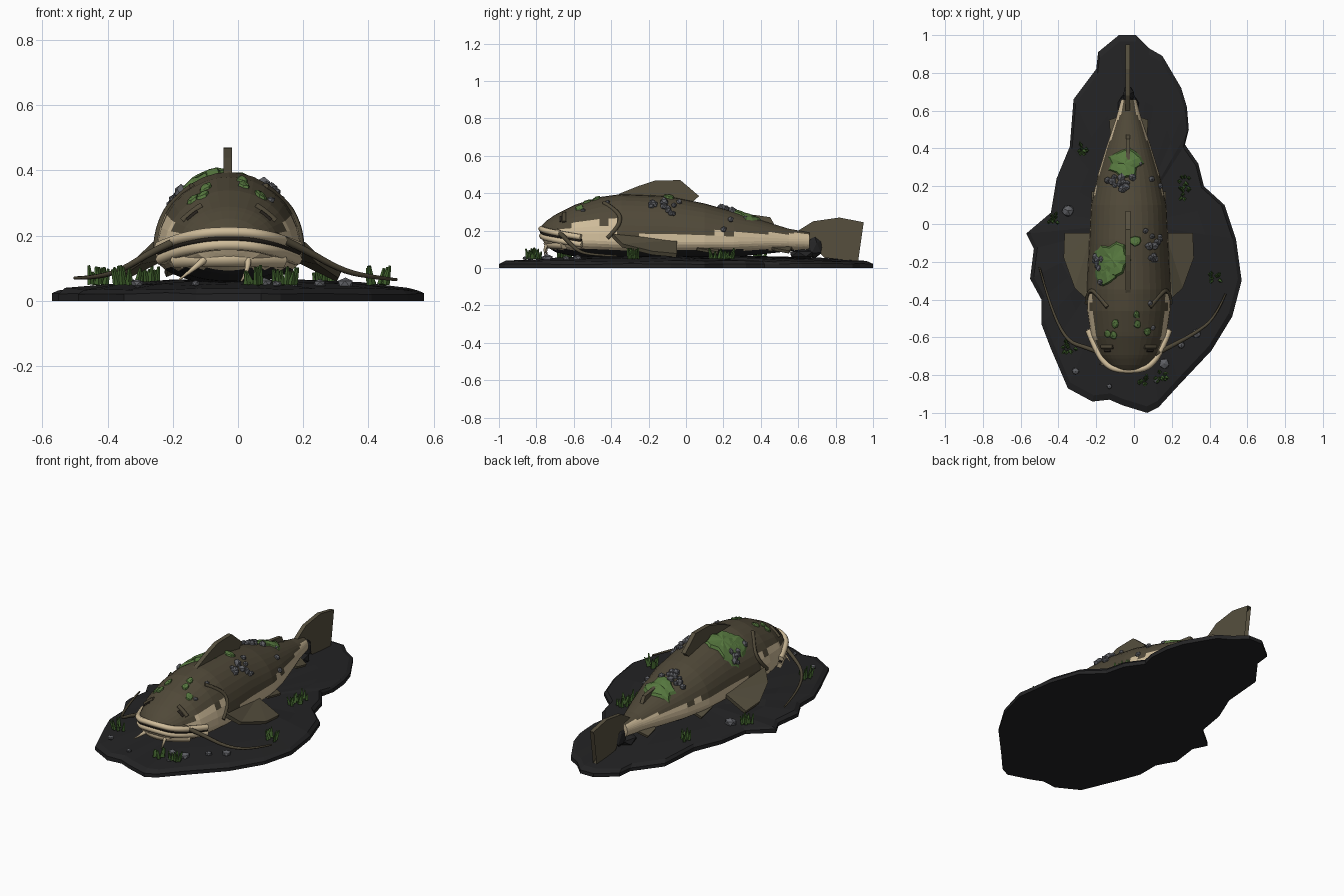
import bpy, bmesh, math, random
from mathutils import Vector, Matrix

if "Cube" in bpy.data.objects:
    bpy.data.objects.remove(bpy.data.objects["Cube"])

random.seed(4)
CX = -0.028  # fish centre line


def mat(name, c):
    m = bpy.data.materials.new(name)
    m.diffuse_color = (*c, 1)
    m.use_nodes = True
    m.node_tree.nodes["Principled BSDF"].inputs["Base Color"].default_value = m.diffuse_color
    return m


BROWN = mat("olive brown skin", (0.080, 0.066, 0.040))
FIN = mat("fin brown", (0.092, 0.078, 0.048))
CREAM = mat("cream belly", (0.62, 0.50, 0.32))
BLACK = mat("black rock", (0.017, 0.017, 0.018))
MOSS = mat("moss green", (0.095, 0.19, 0.050))
GRASS = mat("grass green", (0.055, 0.13, 0.028))
STONE = mat("grey stone", (0.115, 0.118, 0.130))
DARK = mat("dark eye", (0.02, 0.016, 0.012))


def finish(bm, name, *mats):
    bmesh.ops.recalc_face_normals(bm, faces=bm.faces)
    me = bpy.data.meshes.new(name)
    bm.to_mesh(me)
    bm.free()
    for m in mats:
        me.materials.append(m)
    ob = bpy.data.objects.new(name, me)
    bpy.context.collection.objects.link(ob)
    return ob


# body stations: y, half width, top, widest height, bottom
ST = [(-.775, .055, .225, .20, .165), (-.75, .105, .25, .17, .12), (-.70, .15, .285, .165, .085),
      (-.59, .20, .34, .15, .06), (-.46, .22, .38, .145, .055), (-.35, .225, .395, .14, .05),
      (-.1, .21, .385, .14, .05), (.1, .20, .345, .14, .055), (.26, .165, .30, .14, .06),
      (.42, .115, .25, .145, .075), (.55, .07, .21, .145, .09), (.66, .04, .19, .145, .10)]


def station(y):
    for a, b in zip(ST, ST[1:]):
        if y <= b[0]:
            t = max(0, (y - a[0]) / (b[0] - a[0]))
            return [p + (q - p) * t for p, q in zip(a[1:], b[1:])]
    return ST[-1][1:]


def skin_z(x, y):
    w, top, mid, bot = station(y)
    return mid + (top - mid) * math.sqrt(max(0, 1 - ((x - CX) / w) ** 2))


def side_pt(s, y, z, out=0):  # point on the flank at a given height
    w, top, mid, bot = station(y)
    k = (z - mid) / ((top - mid) if z > mid else (mid - bot))
    return (CX + s * (w * math.sqrt(max(0, 1 - k * k)) + out), y, z)


def cream_limit(y):
    if y < -.70:
        return .195
    if y < -.38:
        return .20 + .045 * min(1, (y + .70) / .15) + .008 * math.sin(y * 60)
    if y < -.25:
        return .15
    return .185 + .005 * math.sin(y * 45)


# body: lofted rings, coloured by height
bm = bmesh.new()
N, M = 36, 60
rings = []
for i in range(M + 1):
    y = ST[0][0] + (ST[-1][0] - ST[0][0]) * (i / M) ** 1.15
    w, top, mid, bot = station(y)
    ring = []
    for j in range(N):
        a = 2 * math.pi * j / N
        s = math.sin(a)
        ring.append(bm.verts.new((CX + w * math.cos(a), y, mid + s * ((top - mid) if s > 0 else (mid - bot)))))
    rings.append(ring)
for a, b in zip(rings, rings[1:]):
    for j in range(N):
        bm.faces.new((a[j], a[(j + 1) % N], b[(j + 1) % N], b[j]))
bm.faces.new(rings[0])
bm.faces.new(rings[-1])
for f in bm.faces:
    c = f.calc_center_median()
    f.material_index = 2 if c.z < .098 else (1 if c.z < cream_limit(c.y) else 0)
finish(bm, "body", BROWN, CREAM, BLACK)


def tube(name, pts, r, m, r_end=None):
    cu = bpy.data.curves.new(name, 'CURVE')
    cu.dimensions = '3D'
    cu.bevel_depth = r
    cu.bevel_resolution = 1
    cu.use_fill_caps = True
    cu.resolution_u = 4
    sp = cu.splines.new('NURBS')
    sp.points.add(len(pts) - 1)
    for i, p in enumerate(pts):
        sp.points[i].co = (*p, 1)
        sp.points[i].radius = 1 if r_end is None else 1 + (r_end / r - 1) * i / (len(pts) - 1)
    sp.order_u = 3
    sp.use_endpoint_u = True
    cu.materials.append(m)
    ob = bpy.data.objects.new(name, cu)
    bpy.context.collection.objects.link(ob)
    bpy.ops.object.select_all(action='DESELECT')
    ob.select_set(True)
    bpy.context.view_layer.objects.active = ob
    bpy.ops.object.convert(target='MESH')


# lips and mouth line wrap around the snout
def lip(name, dz, r, m, out):
    half = [(.212, -.56, .165), (.165, -.68, .185), (.11, -.75, .20), (.05, -.772, .21)]
    pts = [(CX + x + out, y - out, z + dz) for x, y, z in half]
    pts += [(2 * CX - x, y, z) for x, y, z in reversed(pts)]
    tube(name, pts, r, m)


lip("upper_lip", 0, .017, CREAM, .002)
lip("mouth_line", -.018, .010, DARK, 0)
lip("lower_lip", -.038, .019, CREAM, -.004)
tube("chin", [(CX - .16, -.65, .125), (CX - .07, -.735, .13), (CX + .07, -.735, .13), (CX + .16, -.65, .125)], .028, CREAM)

# whiskers and chin barbels
tube("left_whisker", [(-.15, -.69, .20), (-.25, -.655, .16), (-.36, -.62, .09), (-.45, -.42, .07), (-.50, -.23, .07)], .014, BROWN, .005)
tube("right_whisker", [(.11, -.69, .20), (.20, -.645, .16), (.32, -.58, .09), (.43, -.50, .07), (.485, -.37, .065)], .014, BROWN, .005)
tube("left_barbel", [(-.10, -.73, .13), (-.12, -.76, .11), (-.18, -.74, .065)], .013, CREAM, .003)
tube("right_barbel", [(.03, -.74, .13), (.035, -.765, .10), (.01, -.75, .06)], .011, CREAM, .003)


# fins: flat outlines with thickness
def plate(name, pts, t, m):
    bm = bmesh.new()
    bm.faces.new([bm.verts.new(p) for p in pts])
    bmesh.ops.triangulate(bm, faces=bm.faces)
    ob = finish(bm, name, m)
    so = ob.modifiers.new("thick", 'SOLIDIFY')
    so.thickness = t
    so.offset = 0


def upright(name, yz, t):
    plate(name, [(CX - .004, y, z) for y, z in yz], t, FIN)


upright("dorsal_fin", [(-.42, .36), (-.35, .40), (-.25, .44), (-.165, .468), (-.03, .47), (.07, .385), (.03, .35), (0, .32)], .026)
upright("adipose_fin", [(.18, .28), (.30, .29), (.38, .282), (.45, .272), (.48, .22), (.44, .20)], .022)
upright("tail_fin", [(.58, .15), (.60, .20), (.68, .25), (.82, .27), (.95, .245), (.84, .16), (.92, .035), (.74, .055), (.69, .11)], .024)
for s, n in ((1, "right"), (-1, "left")):
    def sided(pts):
        return [(CX + s * x, y, z) for x, y, z in pts]
    plate(n + "_pectoral_fin", sided([(.17, -.42, .18), (.23, -.39, .17), (.28, -.34, .12), (.34, -.18, .08), (.335, -.05, .068), (.19, -.05, .14)]), .022, FIN)
    plate(n + "_pelvic_fin", sided([(.14, .04, .13), (.19, .06, .10), (.195, .17, .08), (.12, .18, .11)]), .016, FIN)
    plate(n + "_rear_fin", sided([(.06, .44, .12), (.095, .47, .10), (.10, .55, .085), (.04, .57, .11)]), .016, FIN)
    # gill cover edge
    tube(n + "_gill_edge", [side_pt(s, y, z) for y, z in ((-.44, .35), (-.36, .30), (-.35, .25), (-.38, .20), (-.42, .16))], .012, BROWN)
    # eye slit with brow
    ex = CX + s * .112
    tube(n + "_eye", [(ex + d, -.67, skin_z(ex + d, -.67)) for d in (-.016, 0, .016)], .007, DARK)
    tube(n + "_brow", [(ex + d, -.65, skin_z(ex + d, -.65)) for d in (-.03, 0, .03)], .012, BROWN)


# rock slab
OUT = [(-.08, 1), (.01, 1), (.08, .93), (.15, .89), (.25, .72), (.28, .62), (.29, .5), (.27, .42), (.34, .32),
       (.37, .2), (.48, .1), (.54, -.08), (.57, -.3), (.52, -.49), (.41, -.67), (.24, -.85), (.13, -.97),
       (.07, -1), (-.06, -.96), (-.13, -.93), (-.22, -.94), (-.35, -.87), (-.44, -.66), (-.49, -.53),
       (-.49, -.4), (-.55, -.29), (-.53, -.13), (-.57, -.05), (-.44, .06), (-.41, .24), (-.34, .41),
       (-.32, .66), (-.20, .82), (-.19, .91)]
bm = bmesh.new()
levels = []
for k, z, j in ((1, 0, 0), (1, .022, .003), (.965, .036, .004), (.7, .052, .005), (.35, .06, .006)):
    levels.append([bm.verts.new((x * k, y * k, z + random.uniform(-j, j))) for x, y in OUT])
n = len(OUT)
for a, b in zip(levels, levels[1:]):
    for j in range(n):
        bm.faces.new((a[j], a[(j + 1) % n], b[(j + 1) % n], b[j]))
bm.faces.new(levels[0])
bm.faces.new(levels[-1])
finish(bm, "rock_base", BLACK)


def lump(bm, loc, scale, jit=.12):
    g = bmesh.ops.create_icosphere(bm, subdivisions=1, radius=1)
    rot = Matrix.Rotation(random.uniform(0, 6), 3, 'Z')
    for v in g['verts']:
        p = rot @ (v.co * random.uniform(1 - jit, 1 + jit))
        v.co = Vector(loc) + Vector((p.x * scale[0], p.y * scale[1], p.z * scale[2]))


# dark rock under the tail
bm = bmesh.new()
lump(bm, (CX, .685, .11), (.035, .05, .065))
lump(bm, (CX, .62, .075), (.06, .08, .03))
finish(bm, "tail_rock", BLACK)

# stones: clusters on the back, singles on the base
bm = bmesh.new()
for x0, x1, y0, y1, cnt in ((.06, .145, -.20, -.03, 13), (-.215, -.15, -.31, -.17, 10), (-.17, .02, .17, .25, 11), (.08, .14, .18, .24, 2)):
    for i in range(cnt):
        x, y = random.uniform(x0, x1), random.uniform(y0, y1)
        r = random.uniform(.014, .024)
        lump(bm, (x, y, skin_z(x, y) + .004), (r, r, r))
for x, y in ((.10, -.55), (.085, -.42), (.03, .32)):
    lump(bm, (x, y, skin_z(x, y)), (.014, .014, .012))
finish(bm, "back_stones", STONE)
bm = bmesh.new()
for x, y, r in ((-.35, .07, .034), (.33, -.58, .025), (-.31, -.78, .02), (.08, -.74, .025), (.16, -.74, .03), (-.13, -.86, .015), (.12, -.83, .016), (.25, -.64, .02)):
    lump(bm, (x, y, .053), (r, r, r * .7))
finish(bm, "base_stones", STONE)


# moss patches that follow the back
def moss(name, x, y, rx, ry, h, n=14):
    bm = bmesh.new()
    c = bm.verts.new((x, y, skin_z(x, y) + h))
    prev = None
    wob = [random.uniform(.7, 1.1) for _ in range(n)]
    for k, hh in ((.45, h), (.85, h * .8), (1, -.006)):
        ring = []
        for j in range(n):
            a = 2 * math.pi * j / n
            px, py = x + rx * k * wob[j] * math.cos(a), y + ry * k * wob[j] * math.sin(a)
            ring.append(bm.verts.new((px, py, skin_z(px, py) + hh * random.uniform(.6, 1.2))))
        for j in range(n):
            q = (j + 1) % n
            bm.faces.new((c, ring[j], ring[q]) if prev is None else (prev[j], ring[j], ring[q], prev[q]))
        prev = ring
    finish(bm, name, MOSS)


moss("moss_shoulder", -.115, -.19, .10, .10, .022)
moss("moss_shoulder_low", -.15, -.25, .06, .08, .02)
moss("moss_rear", -.05, .32, .10, .085, .015)
moss("moss_beside_fin", .005, -.09, .04, .03, .012, 8)
for i, (x, y) in enumerate(((-.10, -.53), (-.14, -.58), (.015, -.48), (.07, -.57), (.02, -.53), (-.11, -.59))):
    moss("moss_spot_%d" % i, x, y, .022, .026, .010, 7)

# grass tufts on the base
bm = bmesh.new()
for x, y, cnt in ((-.27, .39, 10), (.27, .22, 9), (.27, .16, 8), (-.43, .02, 10), (.43, -.28, 10), (-.34, -.65, 10), (.06, -.83, 9), (.14, -.80, 9)):
    for i in range(cnt):
        a, d = random.uniform(0, 6.28), random.uniform(.005, .036)
        h = random.uniform(.035, .06)
        tilt = Matrix.Rotation(random.uniform(.05, .35), 4, Vector((-math.sin(a), math.cos(a), 0)))
        m = Matrix.Translation((x + d * math.cos(a), y + d * math.sin(a), .05)) @ tilt @ Matrix.Translation((0, 0, h / 2))
        bmesh.ops.create_cone(bm, cap_ends=True, segments=4, radius1=.011, radius2=.004, depth=h, matrix=m)
finish(bm, "grass_tufts", GRASS)
